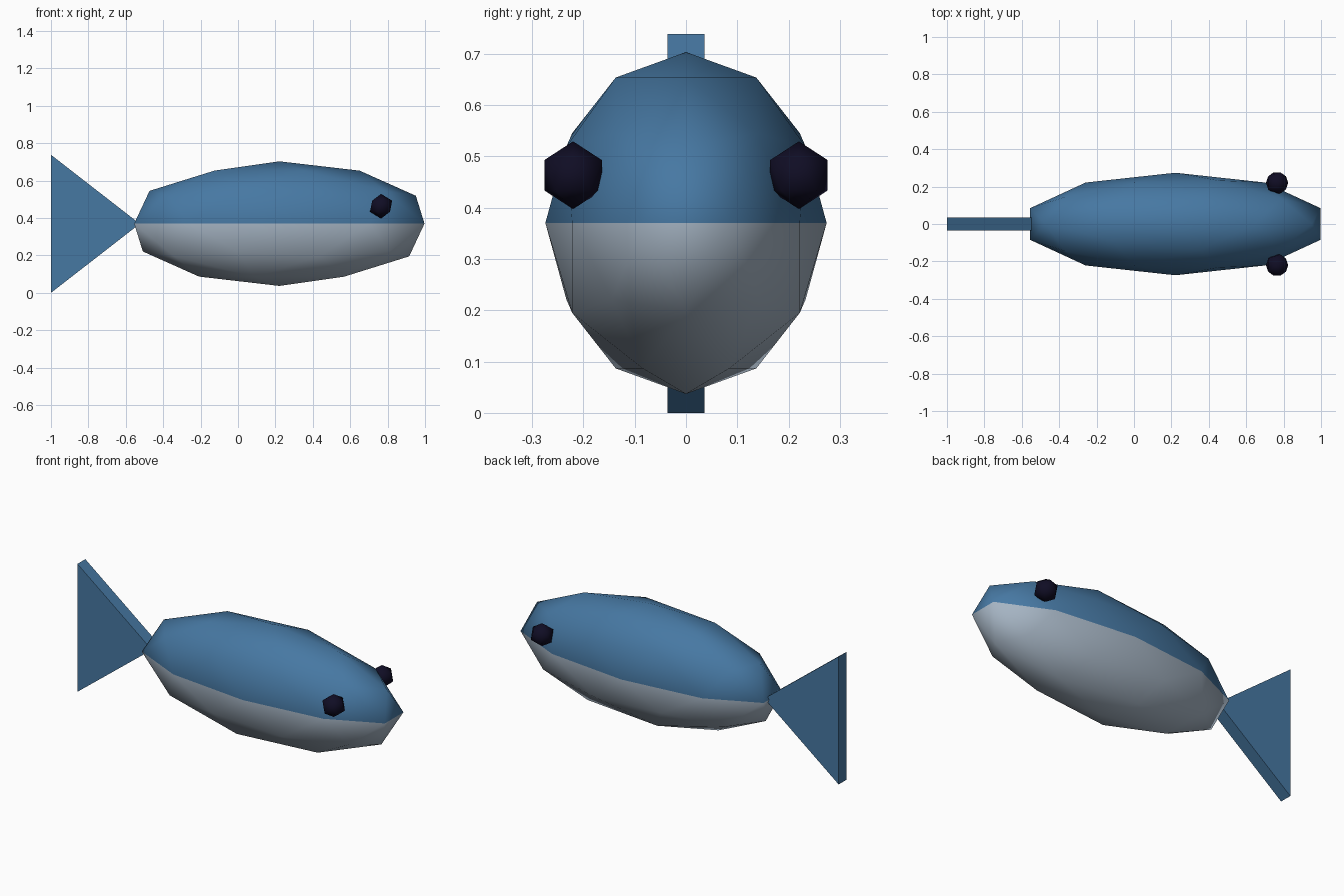
import bpy
import bmesh

if "Cube" in bpy.data.objects:
    bpy.data.objects.remove(bpy.data.objects["Cube"])


def material(name, color):
    m = bpy.data.materials.new(name)
    m.diffuse_color = (*color, 1.0)
    m.use_nodes = True
    m.node_tree.nodes["Principled BSDF"].inputs["Base Color"].default_value = m.diffuse_color
    return m


BLUE = material("back_blue", (0.062, 0.188, 0.365))
GREY = material("belly_grey", (0.376, 0.456, 0.545))
DARK = material("eye_dark", (0.005, 0.004, 0.018))


def finish(name, bm, mats, location=(0, 0, 0)):
    mesh = bpy.data.meshes.new(name)
    bmesh.ops.recalc_face_normals(bm, faces=bm.faces)
    bm.to_mesh(mesh)
    bm.free()
    for m in mats:
        mesh.materials.append(m)
    obj = bpy.data.objects.new(name, mesh)
    obj.location = location
    bpy.context.collection.objects.link(obj)
    return obj


def ico(name, subdivisions, scale, location, mats):
    bm = bmesh.new()
    bmesh.ops.create_icosphere(bm, subdivisions=subdivisions, radius=1.0)
    bmesh.ops.scale(bm, vec=scale, verts=bm.verts)
    for f in bm.faces:
        f.smooth = True
        # the lower half takes the second colour when there is one
        if len(mats) > 1 and f.calc_center_median().z < 0:
            f.material_index = 1
    return finish(name, bm, mats, location)


# Body: stretched low-poly ball, blue back over grey belly
ico("body", 2, (0.816, 0.274, 0.333), (0.221, 0, 0.37), [BLUE, GREY])

# Eyes
for side, y in (("right", -0.22), ("left", 0.22)):
    ico(side + "_eye", 1, (0.066, 0.066, 0.066), (0.765, y, 0.463), [DARK])

# Tail fin: flat triangular plate whose tip sits inside the body
bm = bmesh.new()
outline = [(-1.0, 0.0), (-0.525, 0.369), (-1.0, 0.738)]
face = bm.faces.new([bm.verts.new((x, -0.036, z)) for x, z in outline])
ext = bmesh.ops.extrude_face_region(bm, geom=[face])
new_verts = [v for v in ext["geom"] if isinstance(v, bmesh.types.BMVert)]
bmesh.ops.translate(bm, vec=(0, 0.072, 0), verts=new_verts)
finish("tail_fin", bm, [BLUE])
